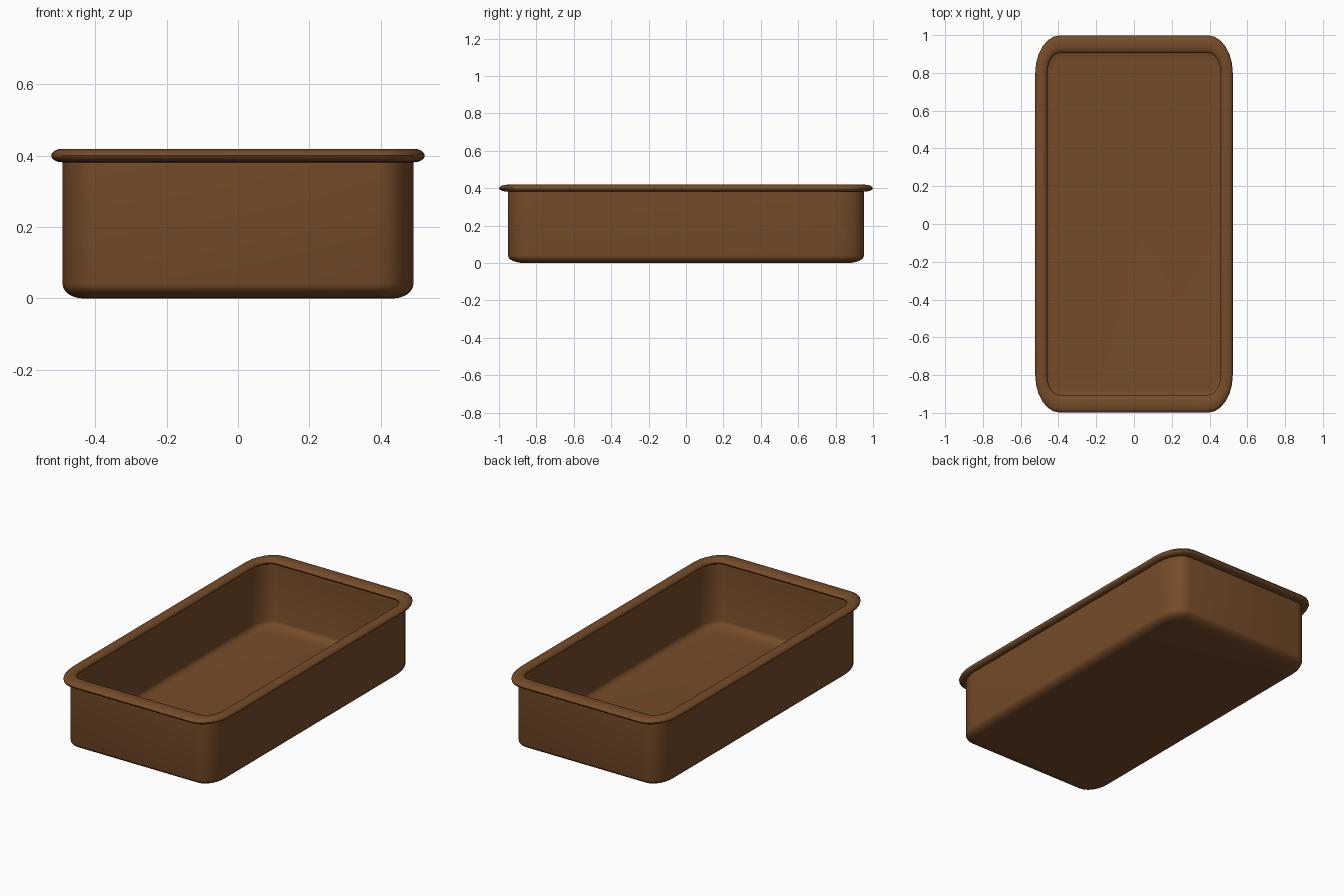
import bpy, bmesh, math

if "Cube" in bpy.data.objects:
    bpy.data.objects.remove(bpy.data.objects["Cube"])

brown = bpy.data.materials.new("brown")
brown.diffuse_color = (0.18, 0.071, 0.022, 1)
brown.use_nodes = True
brown.node_tree.nodes["Principled BSDF"].inputs["Base Color"].default_value = brown.diffuse_color

CX, CY = 0.391, 0.80      # corner centres
RX, RY = 0.10, 0.152      # corner radii of the wall
K = 1.46                  # the form is stretched along y
SEG = 6


def ring(bm, d, z):
    """Rounded rectangle, offset outward from the wall line by d."""
    verts = []
    for q, (sx, sy) in enumerate([(1, 1), (-1, 1), (-1, -1), (1, -1)]):
        for i in range(SEG + 1):
            a = math.pi / 2 * (q + i / SEG)
            verts.append(bm.verts.new((sx * CX + (RX + d) * math.cos(a),
                                       sy * CY + (RY + d * K) * math.sin(a), z)))
    return verts


def loft(name, profile, closed):
    bm = bmesh.new()
    rings = [ring(bm, d, z) for d, z in profile]
    pairs = list(zip(rings, rings[1:]))
    if closed:
        pairs.append((rings[-1], rings[0]))
    for a, b in pairs:
        n = len(a)
        for i in range(n):
            j = (i + 1) % n
            bm.faces.new((a[i], a[j], b[j], b[i]))
    if not closed:
        bm.faces.new(rings[0])
        bm.faces.new(rings[-1])
    bmesh.ops.recalc_face_normals(bm, faces=bm.faces)
    me = bpy.data.meshes.new(name)
    bm.to_mesh(me)
    bm.free()
    me.materials.append(brown)
    ob = bpy.data.objects.new(name, me)
    bpy.context.collection.objects.link(ob)
    bpy.context.view_layer.objects.active = ob
    ob.select_set(True)
    bpy.ops.object.shade_smooth_by_angle(angle=math.radians(40))
    ob.select_set(False)


# tray: thin wall and floor with a rounded bottom edge, outside then inside
T = 0.005
arc = [math.pi / 2 * i / 6 for i in range(7)]
outer = [(-0.06 + 0.06 * math.sin(a), 0.04 - 0.04 * math.cos(a)) for a in arc]
inner = [(d - T * math.sin(a), z + T * math.cos(a)) for (d, z), a in zip(outer, arc)]
loft("tray_body", outer + [(0, 0.4), (-T, 0.4)] + inner[::-1], False)

# rolled rim around the top edge
N = 16
loft("rolled_rim", [(0.032 * math.cos(2 * math.pi * i / N),
                     0.4 + 0.019 * math.sin(2 * math.pi * i / N)) for i in range(N)], True)
